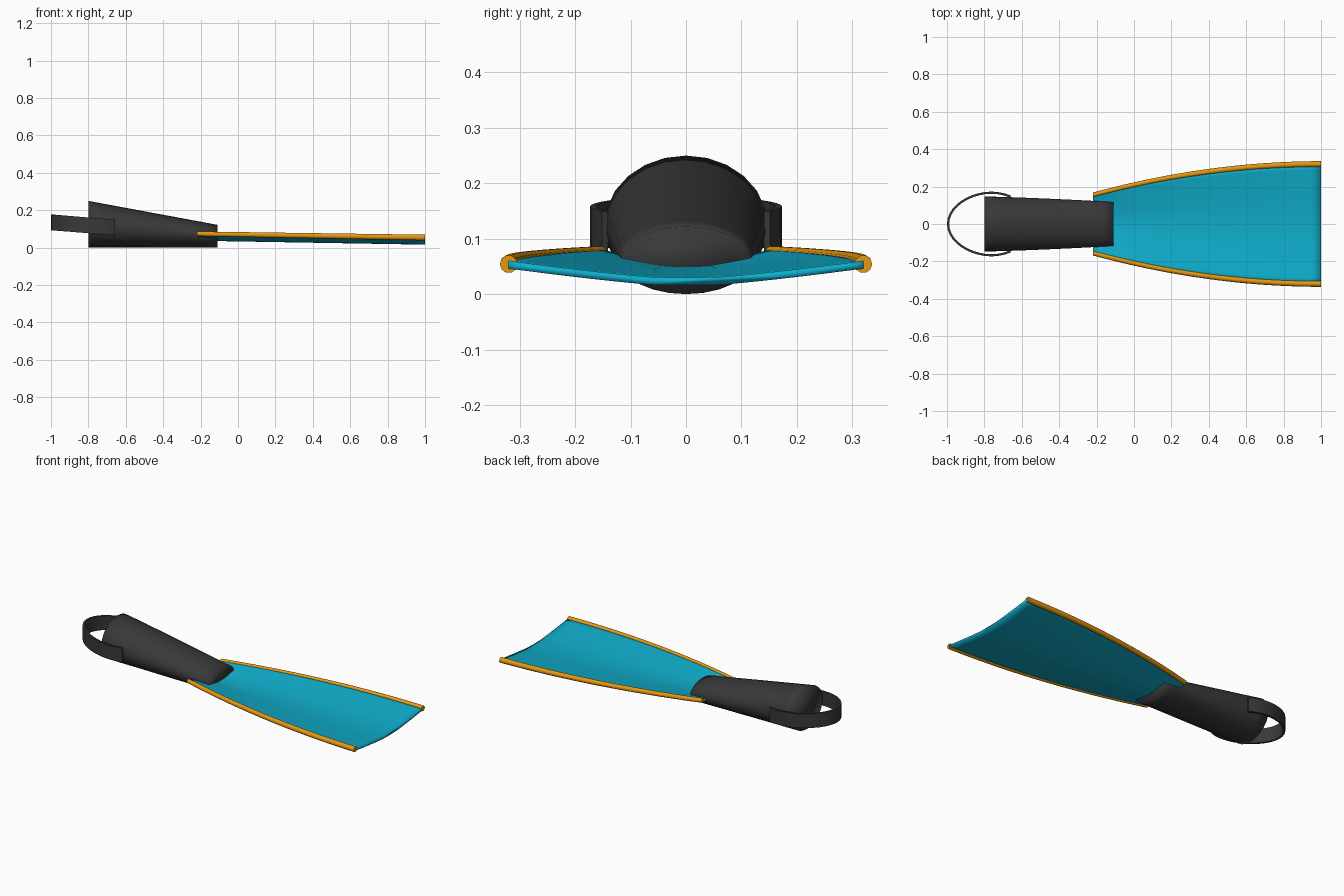
import bpy, bmesh
from math import cos, sin, pi
from mathutils import Vector
from mathutils.geometry import interpolate_bezier

if "Cube" in bpy.data.objects:
    bpy.data.objects.remove(bpy.data.objects["Cube"])


def material(name, rgb):
    m = bpy.data.materials.new(name)
    m.use_nodes = True
    m.diffuse_color = (*rgb, 1)
    bsdf = m.node_tree.nodes["Principled BSDF"]
    bsdf.inputs["Base Color"].default_value = (*rgb, 1)
    bsdf.inputs["Roughness"].default_value = 0.6
    return m


rubber = material("black rubber", (0.04, 0.04, 0.04))
cyan = material("cyan plastic", (0.005, 0.42, 0.6))
orange = material("orange rail", (0.8, 0.31, 0.005))


def loft(name, rings, mat, sharp_angle=None):
    """Skin a row of closed rings and cap both ends."""
    bm = bmesh.new()
    loops = [[bm.verts.new(p) for p in ring] for ring in rings]
    for a, b in zip(loops, loops[1:]):
        for i in range(len(a)):
            j = (i + 1) % len(a)
            bm.faces.new((a[i], a[j], b[j], b[i]))
    bm.faces.new(loops[0])
    bm.faces.new(loops[-1])
    bmesh.ops.recalc_face_normals(bm, faces=bm.faces)
    for f in bm.faces:
        f.smooth = True
    mesh = bpy.data.meshes.new(name)
    bm.to_mesh(mesh)
    bm.free()
    mesh.materials.append(mat)
    obj = bpy.data.objects.new(name, mesh)
    bpy.context.collection.objects.link(obj)
    if sharp_angle:
        bpy.ops.object.select_all(action='DESELECT')
        obj.select_set(True)
        bpy.context.view_layer.objects.active = obj
        bpy.ops.object.shade_smooth_by_angle(angle=sharp_angle)
    return obj


def mix(a, b, t):
    return a + (b - a) * t


# Foot pocket: oval tube tapering towards the blade
def pocket_ring(t, sides=24):
    x = mix(-0.8, -0.11, t)
    half_w = 0.147 - 0.029 * t ** 1.3
    half_h = mix(0.125, 0.061, t)
    return [(x, half_w * cos(2 * pi * i / sides), half_h + half_h * sin(2 * pi * i / sides))
            for i in range(sides)]


loft("foot_pocket", [pocket_ring(i / 12) for i in range(13)], rubber)


# Blade: flaring plate with a shallow trough along the middle
def half_width(t):
    return 0.155 + 0.165 * (1 - (1 - t) ** 2)


def blade_ring(t, cols=20):
    x, w = mix(-0.22, 1, t), half_width(t)
    base, depth = mix(0.037, 0.016, t), mix(0.031, 0.03, t)
    top, bottom = [], []
    for i in range(cols + 1):
        u = mix(-1, 1, i / cols)
        z = base + depth * max(0, (abs(u) - 0.15) / 0.85) ** 1.2
        top.append((x, u * w, z + 0.014))
        bottom.append((x, u * w, z))
    return top + bottom[::-1]


loft("blade", [blade_ring(i / 24) for i in range(25)], cyan)


# Side rails: round beads following the blade edges
def rail_ring(t, side, sides=10):
    r = mix(0.013, 0.016, t)
    y, z = side * half_width(t), mix(0.074, 0.054, t)
    return [(mix(-0.22, 1, t), y + r * cos(2 * pi * i / sides), z + r * sin(2 * pi * i / sides))
            for i in range(sides)]


for label, side in (("left", 1), ("right", -1)):
    loft(label + "_rail", [rail_ring(i / 24, side) for i in range(25)], orange, 0.9)

# Heel strap: flat band looping behind the pocket
half = interpolate_bezier(Vector((-0.66, 0.146)), Vector((-0.8, 0.21)),
                          Vector((-0.994, 0.12)), Vector((-0.994, 0)), 14)
path = [Vector((p.x, p.y)) for p in half]
path += [Vector((p.x, -p.y)) for p in path[-2::-1]]
rings = []
for i, p in enumerate(path):
    d = (path[min(i + 1, len(path) - 1)] - path[max(i - 1, 0)]).normalized()
    n = Vector((-d.y, d.x)) * 0.006
    z = mix(0.108, 0.135, (-0.66 - p.x) / 0.334)
    rings.append([(*(p + n * s), z + h) for s, h in
                  ((1, 0.042), (-1, 0.042), (-1, -0.042), (1, -0.042))])
loft("heel_strap", rings, rubber, 0.6)
